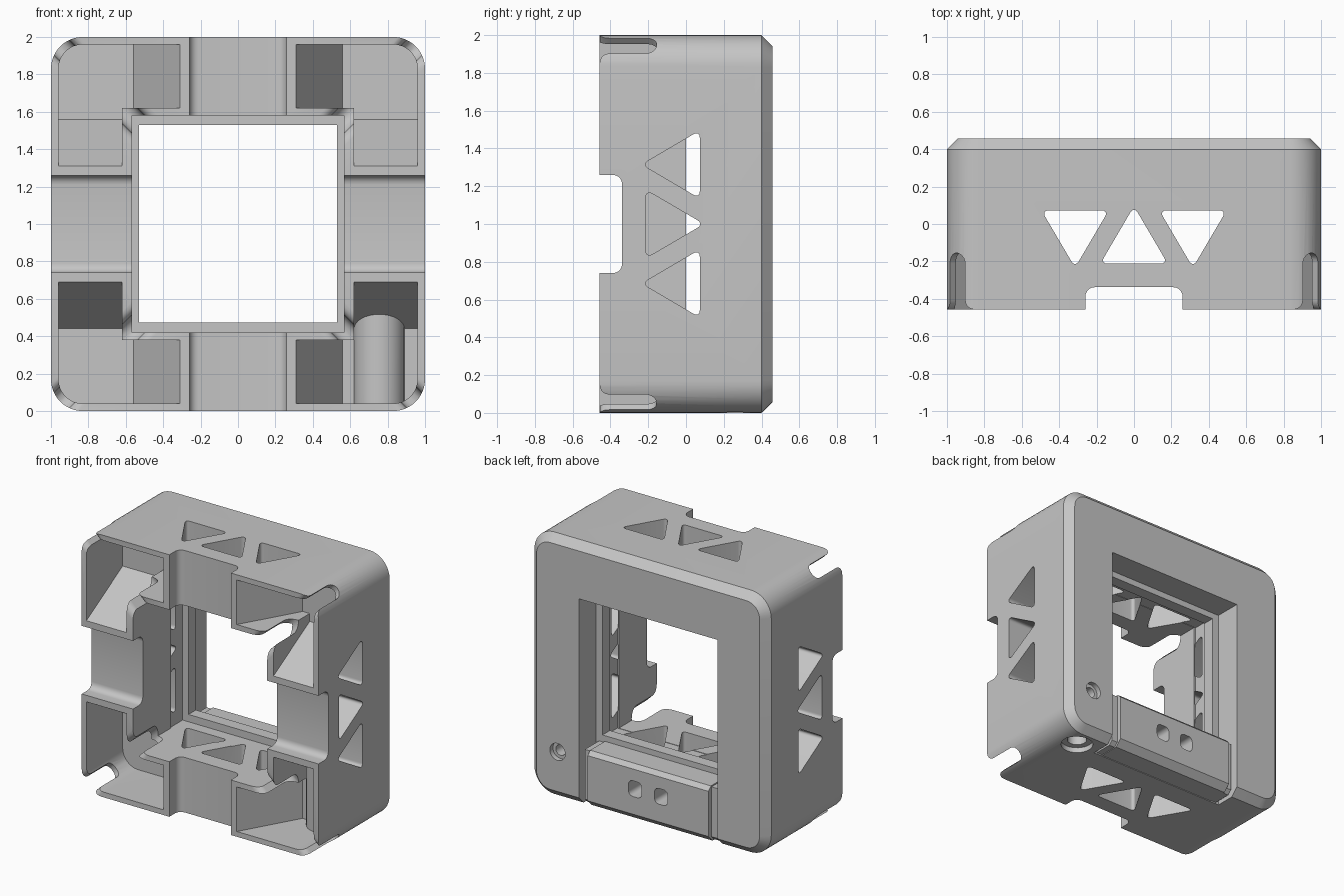
import bpy, bmesh, math
from mathutils import Matrix, Vector

cube = bpy.data.objects.get("Cube")
if cube:
    bpy.data.objects.remove(cube, do_unlink=True)

mat = bpy.data.materials.new("light_grey_plastic")
mat.use_nodes = True
GREY = (0.56, 0.56, 0.56, 1)
mat.diffuse_color = GREY
mat.node_tree.nodes["Principled BSDF"].inputs["Base Color"].default_value = GREY

FRONT, BACK = -0.4575, 0.4575
LIFT = Matrix.Translation((0, 0, 1))          # parts are drawn around the frame's centre
SWAP = Matrix(((0, 0, 1, 0), (0, 1, 0, 0), (1, 0, 0, 0), (0, 0, 0, 1)))  # side <-> top
PLACE = {"X": lambda u, v, w: (w, u, v),
         "Y": lambda u, v, w: (u, w, v),
         "Z": lambda u, v, w: (u, v, w)}


def finish(bm, name, matrix=None):
    bm.transform(LIFT @ (matrix or Matrix()))
    bm.normal_update()
    bmesh.ops.recalc_face_normals(bm, faces=bm.faces)
    if bm.calc_volume(signed=True) < 0:
        bmesh.ops.reverse_faces(bm, faces=bm.faces)
    mesh = bpy.data.meshes.new(name)
    bm.to_mesh(mesh)
    bm.free()
    mesh.materials.append(mat)
    ob = bpy.data.objects.new(name, mesh)
    bpy.context.collection.objects.link(ob)
    return ob


def bevel(bm, test, width, segments=1):
    edges = [e for e in bm.edges if all(test(v.co) for v in e.verts)]
    bmesh.ops.bevel(bm, geom=edges, offset=width, segments=segments,
                    profile=0.5, affect="EDGES")


def prism(points, axis, lo, hi, radius=0):
    """Profile extruded along an axis, optionally with rounded corners."""
    bm = bmesh.new()
    face = bm.faces.new([bm.verts.new(PLACE[axis](u, v, lo)) for u, v in points])
    bm.normal_update()
    if radius:
        bmesh.ops.bevel(bm, geom=list(bm.verts), offset=radius, segments=5,
                        profile=0.5, affect="VERTICES")
        face = bm.faces[:][0]
    new = bmesh.ops.extrude_face_region(bm, geom=[face])["geom"]
    shift = Vector(PLACE[axis](0, 0, hi - lo))
    bmesh.ops.translate(bm, vec=shift, verts=[g for g in new if isinstance(g, bmesh.types.BMVert)])
    bm.normal_update()
    bmesh.ops.recalc_face_normals(bm, faces=bm.faces)
    return bm


def rect(u0, u1, v0, v1):
    return [(u0, v0), (u1, v0), (u1, v1), (u0, v1)]


def circle(u, v, r, n=32):
    return [(u + r * math.cos(2 * math.pi * i / n), v + r * math.sin(2 * math.pi * i / n))
            for i in range(n)]


def combine(target, bm, operation="DIFFERENCE", matrix=None):
    tool = finish(bm, "cutter", matrix)
    tool.hide_render = True
    mod = target.modifiers.new("cut", "BOOLEAN")
    mod.operation, mod.solver, mod.object = operation, "EXACT", tool
    bpy.context.view_layer.objects.active = target
    bpy.ops.object.modifier_apply(modifier=mod.name)
    bpy.data.objects.remove(tool, do_unlink=True)


# Outer housing: rounded corners and a chamfered back rim
bm = prism(rect(-1, 1, -1, 1), "Y", FRONT, BACK)
corners = [e for e in bm.edges if abs(e.verts[0].co.y - e.verts[1].co.y) > 0.5]
bmesh.ops.bevel(bm, geom=corners, offset=0.17, segments=10, profile=0.5, affect="EDGES")
bevel(bm, lambda c: c.y > BACK - 0.001, 0.058)
housing = finish(bm, "housing")

# Central opening: front well, wider rear well, lip and slide-in recess
combine(housing, prism(rect(-0.567, 0.567, -0.58, 0.58), "Y", -1, 0.01))
combine(housing, prism(rect(-0.58, 0.58, -0.583, 0.583), "Y", 0, 0.16))
combine(housing, prism(rect(-0.53, 0.53, -0.527, 0.53), "Y", 0.1, 1))
combine(housing, prism(rect(-0.585, 0.585, -1.2, 0.577), "Y", 0.25, 1))

# Corner pockets: two crossing channels with sloped ends
FLOOR = -0.02
ramp = [(FRONT - 0.087, 0.26), (FLOOR, 0.56), (FLOOR, 0.96), (FRONT - 0.087, 0.96)]
for sx in (-1, 1):
    for sz in (-1, 1):
        flip = Matrix.Diagonal((sx, 1, sz, 1))
        for turn in (Matrix(), SWAP):
            bm = prism(ramp, "X", 0.62, 0.96)
            bevel(bm, lambda c: c.x > 0.95 and c.z > 0.95, 0.13, 8)
            combine(housing, bm, matrix=flip @ turn)

# Boss inside the lower left pocket, with its bore and back hole
combine(housing, prism(circle(0.755, FLOOR, 0.135), "Z", -0.98, -0.45), "UNION")
combine(housing, prism(circle(0.755, 0.26, 0.07), "Z", -1.2, -0.58))
combine(housing, prism(circle(0.755, 0.26, 0.115), "Z", -1.2, -0.96))
combine(housing, prism(circle(0.765, -0.64, 0.04), "Y", 0.26, 1))
combine(housing, prism(circle(0.765, -0.64, 0.065), "Y", 0.42, 1))

# Diagonal slots through the corners: round inner end, flared mouth
W, END, FLARE = 0.057, -0.212, 0.05
half = [(W * math.cos(a), END + W * math.sin(a))
        for a in [math.pi / 2 * i / 6 for i in range(6, -1, -1)]]
half += [(W + FLARE * (1 - math.cos(a)), FRONT + FLARE * (1 - math.sin(a)))
         for a in [math.pi / 2 * i / 5 for i in range(6)]]
half.append((W + FLARE, -0.6))
slot = half + [(-u, v) for u, v in reversed(half[1:])]
for k in range(4):
    combine(housing, prism(slot, "Z", 0.7, 1.6),
            matrix=Matrix.Rotation(math.radians(45 + 90 * k), 4, "Y"))

# Front notches across the middle of every side
for lo, hi in ((-1.2, -0.5), (0.5, 1.2)):
    for turn in (Matrix(), SWAP):
        combine(housing, prism(rect(-0.8, -0.338, -0.26, 0.26), "X", lo, hi, 0.05), matrix=turn)

# Triangular windows: three per side, alternating direction
windows = [[(-0.233, c), (0.073, c + 0.18), (0.073, c - 0.18)] for c in (-0.315, 0.315)]
windows.append([(0.095, 0), (-0.212, -0.18), (-0.212, 0.18)])
for tri in windows:
    for s in (-1, 1):
        combine(housing, prism(tri, "X", 0.574, 1.2, 0.038),
                matrix=Matrix.Diagonal((s, 1, 1, 1)))
        combine(housing, prism(tri, "X", 0.5, 1.2, 0.038),
                matrix=Matrix.Diagonal((1, 1, s, 1)) @ SWAP)

# Back rail closing the recess, with a lower step on each side and two holes
bm = prism(rect(-0.51, 0.51, -0.995, -0.57), "Y", 0.24, BACK)
bevel(bm, lambda c: c.y > BACK - 0.001 and c.z < -0.9, 0.05)
bevel(bm, lambda c: c.y > BACK - 0.001 and c.z > -0.6, 0.03)
rail = finish(bm, "back_rail")
bm = prism(rect(-0.56, 0.56, -0.99, -0.58), "Y", 0.235, 0.42)
bevel(bm, lambda c: c.y > 0.41 and c.z < -0.9, 0.03)
combine(rail, bm, "UNION")
for x in (-0.11, 0.11):
    combine(rail, prism(rect(x - 0.055, x + 0.055, -0.81, -0.69), "Y", 0.3, 1, 0.035))

# Smooth the rounded surfaces while keeping edges crisp
for ob in (housing, rail):
    bpy.ops.object.select_all(action="DESELECT")
    ob.select_set(True)
    bpy.context.view_layer.objects.active = ob
    bpy.ops.object.shade_smooth_by_angle(angle=math.radians(30))
